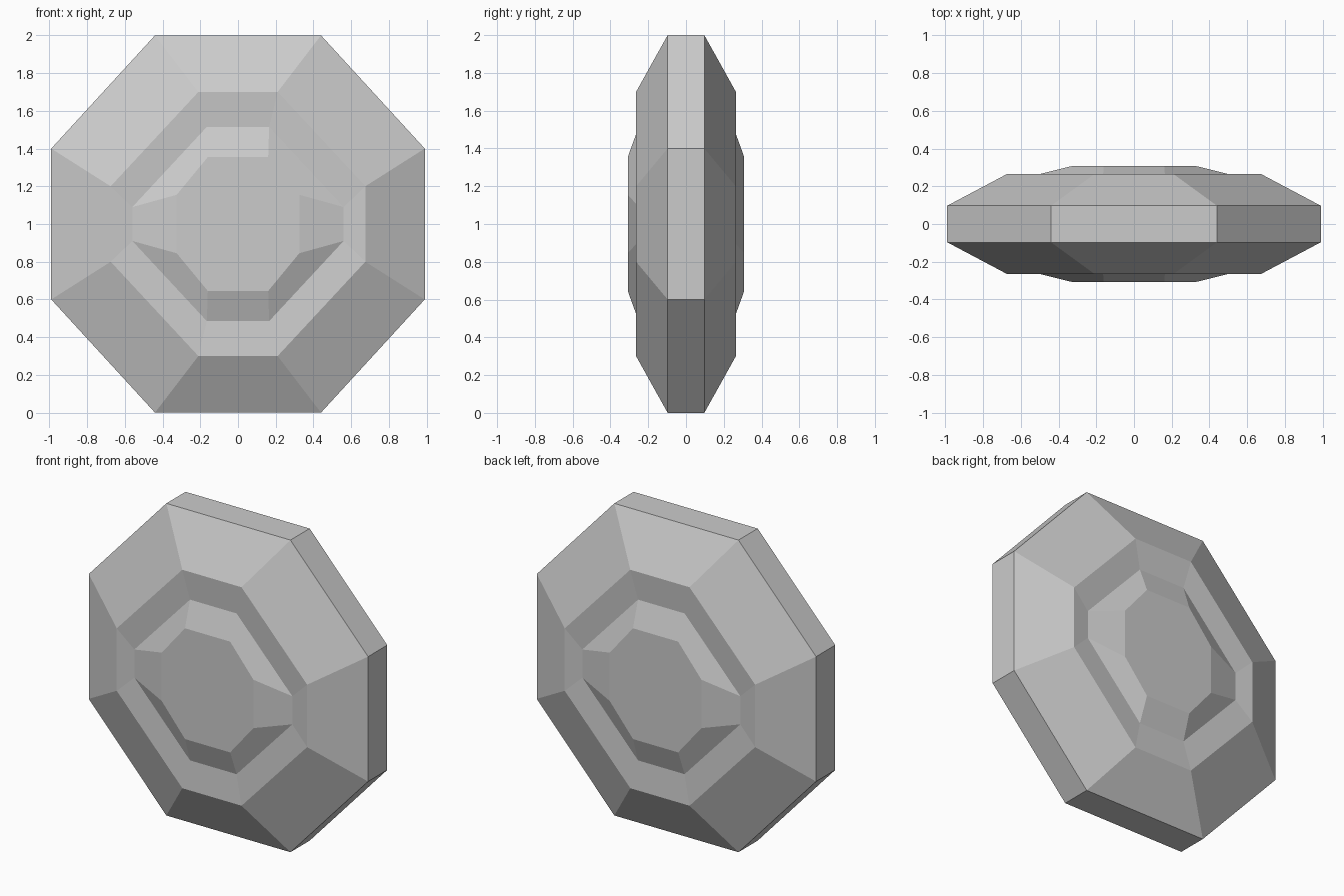
import bpy, bmesh

if "Cube" in bpy.data.objects:
    bpy.data.objects.remove(bpy.data.objects["Cube"])

# Octagonal rings from rim to centre: (half width of top edge, half height,
# side half width, half height of side edge, depth from the mid plane)
RINGS = [
    (0.44, 1.00, 0.99, 0.40, 0.097),    # outer rim
    (0.21, 0.70, 0.675, 0.20, 0.264),   # raised ridge
    (0.165, 0.515, 0.56, 0.09, 0.250),  # groove around the boss
    (0.16, 0.355, 0.325, 0.155, 0.308), # central boss
]
MID_Z = 1.0


def add_ring(bm, ring, side):
    a, h, w, b, depth = ring
    points = [(a, h), (w, b), (w, -b), (a, -h),
              (-a, -h), (-w, -b), (-w, b), (-a, h)]
    return [bm.verts.new((x, side * depth, MID_Z + z)) for x, z in points]


def bridge(bm, first, second):
    for i in range(8):
        j = (i + 1) % 8
        bm.faces.new((first[i], first[j], second[j], second[i]))


# Faceted disc: back rings from centre to rim, then front rings from rim to centre
bm = bmesh.new()
loops = [add_ring(bm, r, 1) for r in reversed(RINGS)]
loops += [add_ring(bm, r, -1) for r in RINGS]
for first, second in zip(loops, loops[1:]):
    bridge(bm, first, second)

# Flat boss faces on both sides
bm.faces.new(loops[0])
bm.faces.new(loops[-1])
bmesh.ops.recalc_face_normals(bm, faces=bm.faces[:])

mesh = bpy.data.meshes.new("faceted_disc")
bm.to_mesh(mesh)
bm.free()
disc = bpy.data.objects.new("faceted_disc", mesh)
bpy.context.collection.objects.link(disc)
